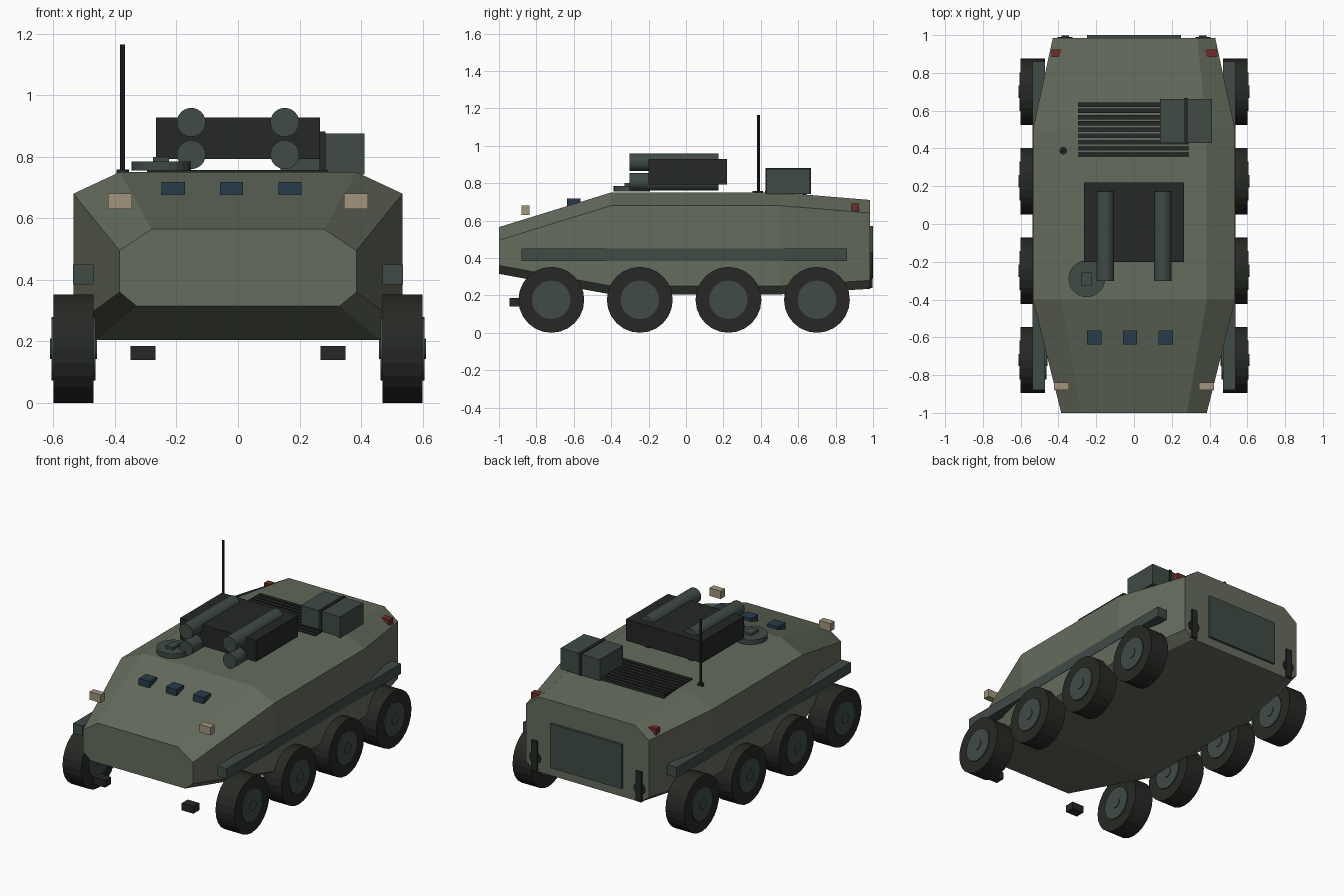
import bpy, bmesh
from math import pi
from mathutils import Matrix

if "Cube" in bpy.data.objects:
    bpy.data.objects.remove(bpy.data.objects["Cube"])


def mat(name, r, g, b):
    m = bpy.data.materials.new(name)
    m.diffuse_color = (r, g, b, 1)
    m.use_nodes = True
    m.node_tree.nodes["Principled BSDF"].inputs["Base Color"].default_value = m.diffuse_color
    return m


OLIVE = mat("olive", 0.13, 0.15, 0.11)
SLATE = mat("slate", 0.05, 0.07, 0.06)
DARK = mat("dark", 0.018, 0.021, 0.02)
RUBBER = mat("rubber", 0.02, 0.022, 0.018)
GLASS = mat("glass", 0.02, 0.045, 0.07)
LAMP = mat("lamp", 0.36, 0.30, 0.20)
RED = mat("red", 0.16, 0.025, 0.02)


def finish(name, bm, m, smooth=False):
    bmesh.ops.recalc_face_normals(bm, faces=bm.faces)
    me = bpy.data.meshes.new(name)
    bm.to_mesh(me)
    bm.free()
    me.materials.append(m)
    ob = bpy.data.objects.new(name, me)
    bpy.context.collection.objects.link(ob)
    return ob


def box(name, m, x, y, z):
    """Box from (min, max) ranges."""
    bm = bmesh.new()
    size = [b - a for a, b in (x, y, z)]
    mid = [(a + b) / 2 for a, b in (x, y, z)]
    bmesh.ops.create_cube(bm, size=1, matrix=Matrix.Translation(mid) @ Matrix.Diagonal((*size, 1)))
    return finish(name, bm, m)


def cyl(name, m, axis, centre, r, length, n=24):
    bm = bmesh.new()
    rot = {"x": Matrix.Rotation(pi / 2, 4, "Y"), "y": Matrix.Rotation(pi / 2, 4, "X"),
           "z": Matrix.Identity(4)}[axis]
    bmesh.ops.create_cone(bm, cap_ends=True, segments=n, radius1=r, radius2=r, depth=length,
                          matrix=Matrix.Translation(centre) @ rot)
    return finish(name, bm, m)


# hull: octagonal sections lofted along y
# y, (top half width, z), (shoulder), (lower side), (belly)
sections = [
    (-1.0, (0.28, 0.565), (0.385, 0.495), (0.385, 0.36), (0.33, 0.315)),
    (-0.4, (0.385, 0.75), (0.535, 0.68), (0.535, 0.25), (0.46, 0.205)),
    (0.5, (0.385, 0.75), (0.535, 0.68), (0.535, 0.25), (0.46, 0.205)),
    (0.985, (0.335, 0.71), (0.43, 0.64), (0.43, 0.28), (0.37, 0.235)),
]
bm = bmesh.new()
rings = []
for y, *half in sections:
    pts = half + [(-x, z) for x, z in reversed(half)]
    rings.append([bm.verts.new((x, y, z)) for x, z in pts])
for a, b in zip(rings, rings[1:]):
    for i in range(8):
        j = (i + 1) % 8
        bm.faces.new((a[i], a[j], b[j], b[i]))
bm.faces.new(rings[0])
bm.faces.new(rings[-1])
finish("hull", bm, OLIVE)

# parts repeated left and right
for s, side in ((-1, "left"), (1, "right")):
    def span(a, b):
        return tuple(sorted((s * a, s * b)))

    for i, y in enumerate((-0.72, -0.247, 0.227, 0.70)):
        c = (s * 0.535, y, 0.176)
        cyl(f"tire_{side}_{i}", RUBBER, "x", c, 0.176, 0.13)
        cyl(f"wheel_hub_{side}_{i}", SLATE, "x", c, 0.103, 0.143)
        cyl(f"hub_cap_{side}_{i}", SLATE, "x", c, 0.033, 0.152, 12)
    box(f"side_rail_{side}", SLATE, span(0.47, 0.537), (-0.88, 0.86), (0.385, 0.45))
    box(f"headlight_{side}", LAMP, span(0.345, 0.423), (-0.88, -0.838), (0.63, 0.68))
    box(f"tail_light_{side}", RED, span(0.372, 0.438), (0.885, 0.925), (0.65, 0.69))
    box(f"tow_hook_{side}", DARK, span(0.268, 0.35), (-0.945, -0.885), (0.14, 0.185))
    box(f"rear_bracket_{side}", DARK, span(0.345, 0.385), (0.975, 0.997), (0.24, 0.43))
    cyl(f"rear_tow_ring_{side}", DARK, "y", (s * 0.365, 0.983, 0.32), 0.04, 0.016, 16)
    # launch tubes, two per side
    for level, z in (("upper", 0.912), ("lower", 0.807)):
        cyl(f"launch_tube_{level}_{side}", SLATE, "y", (s * 0.152, -0.065, z), 0.047, 0.475)

# launcher body, roof hatch, rear door
box("launcher_body", DARK, (-0.266, 0.266), (-0.2, 0.22), (0.793, 0.928))
cyl("roof_hatch", SLATE, "z", (-0.25, -0.29, 0.77), 0.097, 0.03)
box("hatch_handle", SLATE, (-0.277, -0.225), (-0.328, -0.257), (0.78, 0.8))
box("rear_door", SLATE, (-0.25, 0.25), (0.975, 1.0), (0.29, 0.57))

# vision blocks on the sloped nose
for i, x in enumerate((-0.211, -0.021, 0.169)):
    box(f"vision_block_{i}", GLASS, (x - 0.038, x + 0.038), (-0.637, -0.563), (0.675, 0.718))

# engine grille slats
for i in range(9):
    y = 0.368 + i * 0.033
    box(f"grille_slat_{i}", DARK, (-0.296, 0.292), (y - 0.012, y + 0.012), (0.735, 0.757))

# stowage box with strap
box("stowage_box", SLATE, (0.138, 0.412), (0.43, 0.663), (0.742, 0.876))
box("stowage_strap", DARK, (0.265, 0.285), (0.425, 0.668), (0.742, 0.882))

# whip antenna
cyl("antenna_base", DARK, "z", (-0.375, 0.388, 0.752), 0.02, 0.012, 12)
cyl("antenna", DARK, "z", (-0.375, 0.388, 0.955), 0.008, 0.42, 8)
